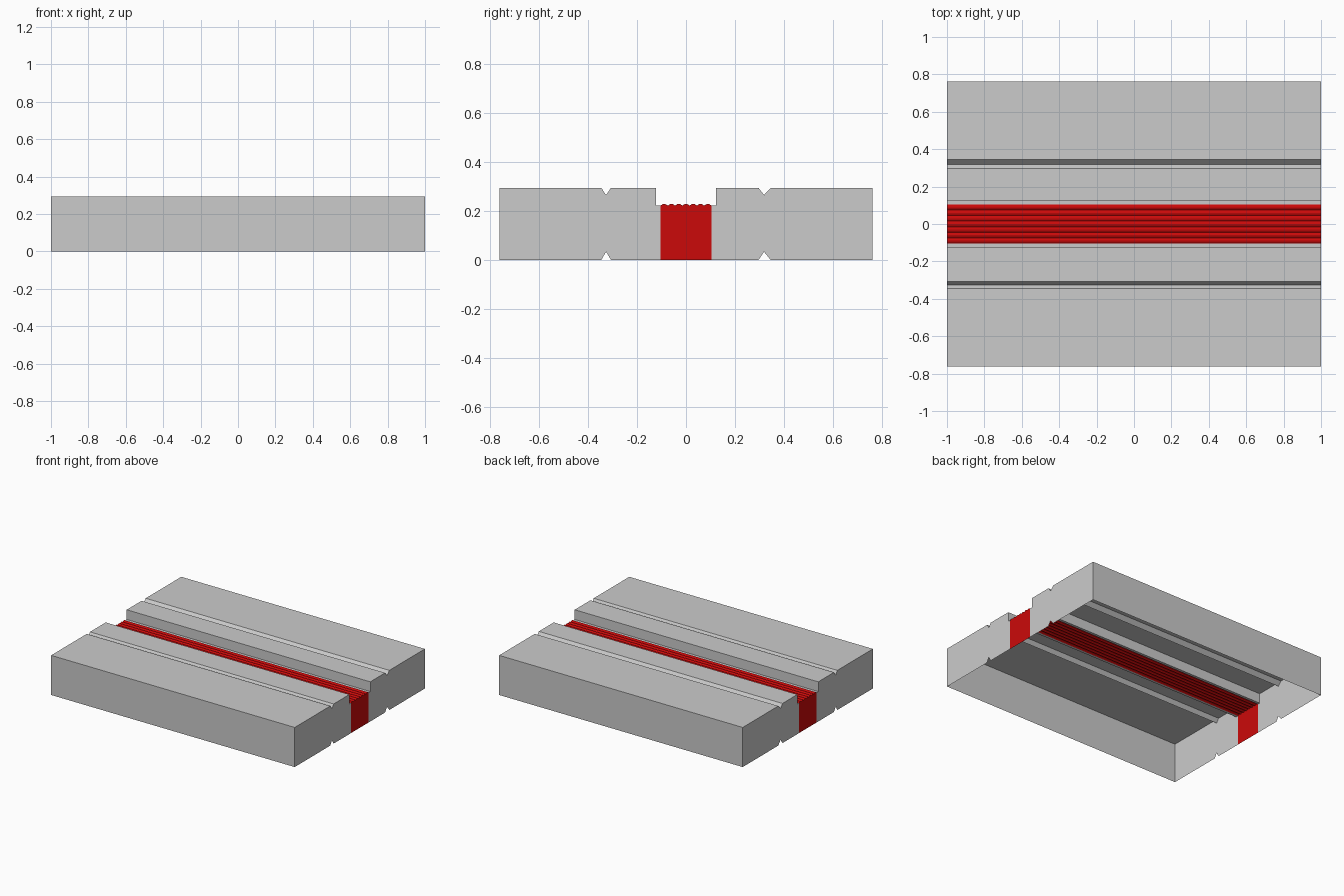
import bpy, bmesh, math

if "Cube" in bpy.data.objects:
    bpy.data.objects.remove(bpy.data.objects["Cube"])

TOP, LEDGE, HALF_Y = 0.294, 0.222, 0.763


def extruded_shell(name, skin, base):
    """Skin swept along x, open underneath, with an end cap closing down to base."""
    bm = bmesh.new()
    rows = [[bm.verts.new((x, y, z)) for y, z in skin] for x in (-1, 1)]
    for i in range(len(skin) - 1):
        bm.faces.new((rows[0][i], rows[1][i], rows[1][i + 1], rows[0][i + 1]))
    for x, row in zip((-1, 1), rows):
        bm.faces.new(row + [bm.verts.new((x, y, z)) for y, z in base])
    bmesh.ops.recalc_face_normals(bm, faces=bm.faces[:])
    mesh = bpy.data.meshes.new(name)
    bm.to_mesh(mesh)
    bm.free()
    obj = bpy.data.objects.new(name, mesh)
    bpy.context.collection.objects.link(obj)
    return obj


# Grey slab halves: ledge, channel wall, V groove, outer wall
def slab(name, side, inner, apex, outer):
    skin = [(0.104, LEDGE), (0.123, LEDGE), (0.123, TOP), (inner, TOP),
            (apex, 0.265), (outer, TOP), (HALF_Y, TOP), (HALF_Y, 0)]
    # end-cap lower edge with its matching notch
    base = [(outer, 0), (apex, 0.033), (inner, 0), (0.104, 0)]
    flip = lambda pts: [(side * y, z) for y, z in pts]
    extruded_shell(name, flip(skin), flip(base))


slab("back_slab", 1, 0.297, 0.319, 0.346)
slab("front_slab", -1, 0.307, 0.327, 0.346)

# Red ribbed strip along the channel floor
bumps, steps = 7, 4
n = bumps * steps
ribs = [(-0.104 + 0.208 * i / n,
         LEDGE + 0.007 * math.sin(math.pi * (i % steps) / steps))
        for i in range(n + 1)]
strip = extruded_shell("ribbed_strip", ribs, [(0.104, 0), (-0.104, 0)])
red = bpy.data.materials.new("red")
red.diffuse_color = (0.6, 0.003, 0.003, 1)
red.use_nodes = True
red.node_tree.nodes["Principled BSDF"].inputs["Base Color"].default_value = red.diffuse_color
strip.data.materials.append(red)
